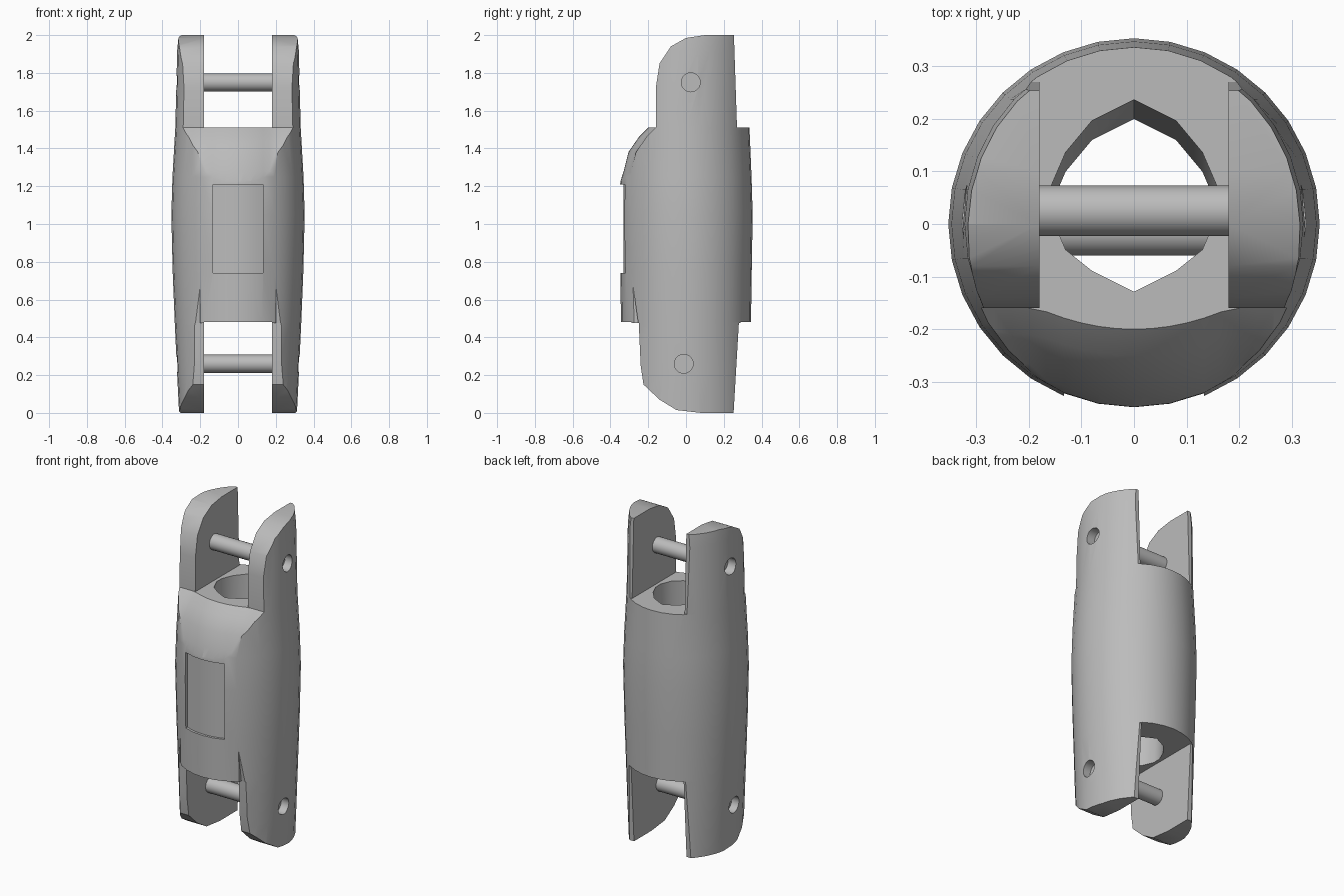
import bpy, bmesh, math
from mathutils import Matrix

cube = bpy.data.objects.get("Cube")
if cube:
    bpy.data.objects.remove(cube, do_unlink=True)

metal = bpy.data.materials.new("grey_metal")
metal.use_nodes = True
GREY = (0.5, 0.5, 0.5, 1)
metal.diffuse_color = GREY
metal.node_tree.nodes["Principled BSDF"].inputs["Base Color"].default_value = GREY


def finish(name, bm):
    bmesh.ops.recalc_face_normals(bm, faces=bm.faces)
    mesh = bpy.data.meshes.new(name)
    bm.to_mesh(mesh)
    bm.free()
    mesh.materials.append(metal)
    ob = bpy.data.objects.new(name, mesh)
    bpy.context.collection.objects.link(ob)
    return ob


def loft(name, rings):
    """Closed solid through a list of equal-length point rings."""
    bm = bmesh.new()
    rows = [[bm.verts.new(p) for p in ring] for ring in rings]
    n = len(rows[0])
    for a, b in zip(rows, rows[1:]):
        for i in range(n):
            j = (i + 1) % n
            bm.faces.new((a[i], a[j], b[j], b[i]))
    bm.faces.new(rows[0])
    bm.faces.new(rows[-1])
    return finish(name, bm)


def prism(name, profile, x0, x1, steps=1, bend=0.0, limit=0.04):
    """Side profile (y, z) extruded along x, optionally bent round the front."""
    xs = [x0 + (x1 - x0) * i / steps for i in range(steps + 1)]
    return loft(name, [[(x, y + min(bend * x * x, limit), z) for y, z in profile]
                       for x in xs])


def box(name, x0, x1, y0, y1, z0, z1):
    return prism(name, [(y0, z0), (y1, z0), (y1, z1), (y0, z1)], x0, x1)


def rod(name, radius, x0, x1, y, z):
    bm = bmesh.new()
    bmesh.ops.create_cone(bm, cap_ends=True, segments=24, radius1=radius,
                          radius2=radius, depth=x1 - x0)
    bmesh.ops.transform(bm, verts=bm.verts, matrix=Matrix.Translation(
        ((x0 + x1) / 2, y, z)) @ Matrix.Rotation(math.pi / 2, 4, "Y"))
    return finish(name, bm)


def activate(ob):
    bpy.ops.object.select_all(action="DESELECT")
    ob.select_set(True)
    bpy.context.view_layer.objects.active = ob


def smooth(ob):
    activate(ob)
    bpy.ops.object.shade_smooth_by_angle(angle=math.radians(30))


# Barrel: slightly oval sections that swell at the middle (z, half width, half depth)
SECTIONS = [(0, .312, .342), (.2, .322, .343), (.48, .335, .344), (.75, .346, .348),
            (1.05, .353, .353), (1.25, .347, .347), (1.51, .332, .336),
            (1.92, .322, .336), (2, .314, .33)]
SIDES = 32
angles = [2 * math.pi * i / SIDES for i in range(SIDES)]
body = loft("clevis_body", [[(rx * math.cos(a), ry * math.sin(a), z) for a in angles]
                            for z, rx, ry in SECTIONS])

cutters = []
# Slots between the ears
cutters.append(box("upper_slot", -.18, .18, -.6, .6, 1.51, 2.2))
cutters.append(box("lower_slot", -.18, .18, -.6, .6, -.2, .48))

# Rounded fronts of the ears
cutters.append(prism("upper_ear_trim", [
    (-.6, 1.512), (-.16, 1.512), (-.16, 1.72), (-.14, 1.85), (-.08, 1.94),
    (0, 1.985), (.1, 2.0), (.1, 2.2), (-.6, 2.2)], -.5, .5))
cutters.append(prism("lower_ear_trim", [
    (-.6, .477), (-.25, .477), (-.24, .25), (-.225, .15), (-.14, .07),
    (-.05, .015), (.08, 0), (.08, -.2), (-.6, -.2)], -.5, .5))

# Flat backs of the ears
cutters.append(prism("upper_back_trim", [
    (.27, 1.512), (.6, 1.512), (.6, 2.2), (.247, 2.2)], -.5, .5))
cutters.append(prism("lower_back_trim", [
    (.28, .477), (.6, .477), (.6, -.2), (.24, -.2)], -.5, .5))

# Sloping front shoulder and shallow front panel
cutters.append(prism("shoulder_trim", [
    (-.2, 1.53), (-.2, 1.51), (-.25, 1.46), (-.305, 1.38), (-.33, 1.28),
    (-.352, 1.21), (-.6, 1.21), (-.6, 1.53)], -.5, .5, 30, 1.2))
cutters.append(prism("panel_recess", [
    (-.6, .74), (-.332, .74), (-.332, 1.208), (-.6, 1.208)], -.133, .133, 8, 1.5))

# Relief where the lower ears run into the body, one per side
for side, sx in (("left", 1), ("right", -1)):
    cutters.append(prism(side + "_relief", [
        (-.6, .74), (-.29, .74), (-.252, .47), (-.6, .47)], sx * .2, sx * .5))

# Pointed bore through the middle, leaning a little forward at the bottom
half = [(0, .185), (.08, .145), (.13, .085), (.158, .02), (.16, -.03),
        (.13, -.1), (.08, -.14)]
outline = half + [(0, -.18)] + [(-x, y) for x, y in reversed(half[1:])]
cutters.append(loft("bore", [[(x, y + shift, z) for x, y in outline]
                             for z, shift in ((.3, .008), (1.7, .058))]))

# Cross pins and the sunk holes at their ends
for name, y, z in (("upper", .025, 1.75), ("lower", -.012, .26)):
    smooth(rod(name + "_pin", .048, -.25, .25, y, z))
    for side, x0, x1 in (("left", .27, .5), ("right", -.5, -.27)):
        cutters.append(rod(name + "_" + side + "_hole", .05, x0, x1, y, z))

# Carve the body, then drop the cutters
for cutter in cutters:
    mod = body.modifiers.new(cutter.name, "BOOLEAN")
    mod.operation = "DIFFERENCE"
    mod.solver = "EXACT"
    mod.object = cutter
    cutter.hide_render = True
activate(body)
for mod in list(body.modifiers):
    bpy.ops.object.modifier_apply(modifier=mod.name)
for cutter in cutters:
    bpy.data.objects.remove(cutter, do_unlink=True)
smooth(body)
